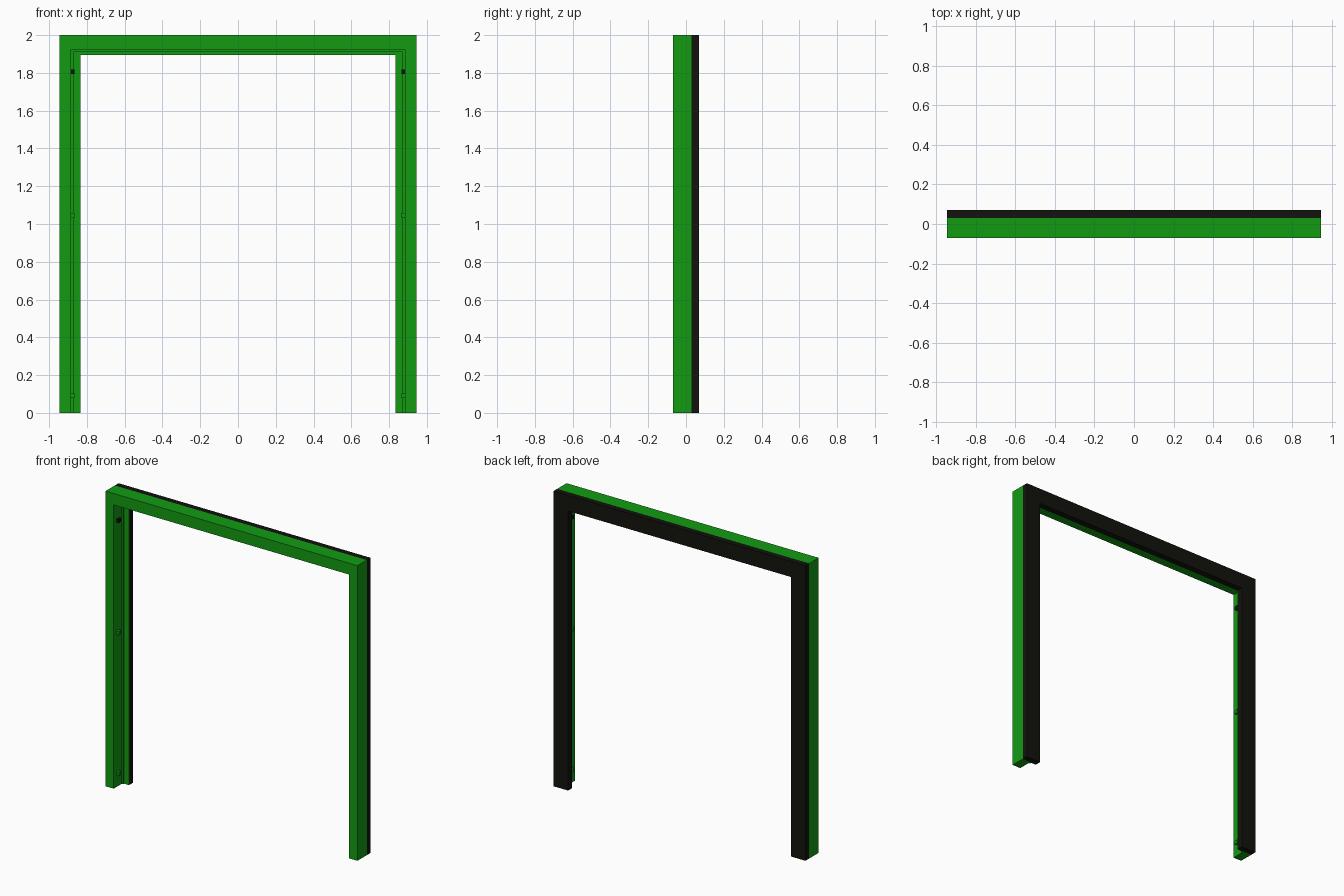
import bpy, bmesh

if "Cube" in bpy.data.objects:
    bpy.data.objects.remove(bpy.data.objects["Cube"])

HALF, TOP = 0.945, 2.0


def material(name, rgb):
    m = bpy.data.materials.new(name)
    m.diffuse_color = (*rgb, 1)
    m.use_nodes = True
    m.node_tree.nodes["Principled BSDF"].inputs["Base Color"].default_value = m.diffuse_color
    return m


green = material("green_paint", (0.006, 0.33, 0.006))
black = material("black_paint", (0.006, 0.006, 0.004))


def finish(name, bm, mat):
    bmesh.ops.recalc_face_normals(bm, faces=bm.faces)
    me = bpy.data.meshes.new(name)
    bm.to_mesh(me)
    bm.free()
    me.materials.append(mat)
    ob = bpy.data.objects.new(name, me)
    bpy.context.collection.objects.link(ob)
    return ob


def portal(name, profile, mat):
    """Sweep (side inset, top inset, y) points up, across and down, mitred."""
    bm = bmesh.new()
    rings = []
    for sx, upper in ((-1, False), (-1, True), (1, True), (1, False)):
        rings.append([bm.verts.new((sx * (HALF - s), y, TOP - t if upper else 0))
                      for s, t, y in profile])
    n = len(profile)
    for a, b in zip(rings, rings[1:]):
        for i in range(n):
            j = (i + 1) % n
            bm.faces.new((a[i], a[j], b[j], b[i]))
    bm.faces.new(rings[0])
    bm.faces.new(rings[-1])
    return finish(name, bm, mat)


def box(name, lo, hi, mat):
    bm = bmesh.new()
    bmesh.ops.create_cube(bm, size=1)
    for v in bm.verts:
        v.co = [l + (c + 0.5) * (h - l) for c, l, h in zip(v.co, lo, hi)]
    return finish(name, bm, mat)


# Green front frame: rebate, seal bead and front of the door stop
portal("front_frame", [
    (0, 0, -0.07), (0.062, 0.077, -0.07), (0.062, 0.077, 0.015),
    (0.073, 0.089, 0.015), (0.073, 0.089, 0.026), (0.11, 0.106, 0.026),
    (0.11, 0.106, 0.03), (0, 0, 0.03)], green)

# Black rear frame
portal("rear_frame", [
    (0, 0, 0.03), (0.11, 0.106, 0.03), (0.11, 0.106, 0.07), (0, 0, 0.07)], black)

# Small fixing plates in the rebate of both jambs
for side, sx in (("left", -1), ("right", 1)):
    for pos, z, mat in (("lower", 0.09, green), ("middle", 1.045, green),
                        ("upper", 1.805, black)):
        xs = sorted((sx * 0.866, sx * 0.886))
        box(f"{side}_{pos}_fixing", (xs[0], -0.04, z - 0.012),
            (xs[1], -0.015, z + 0.012), mat)
